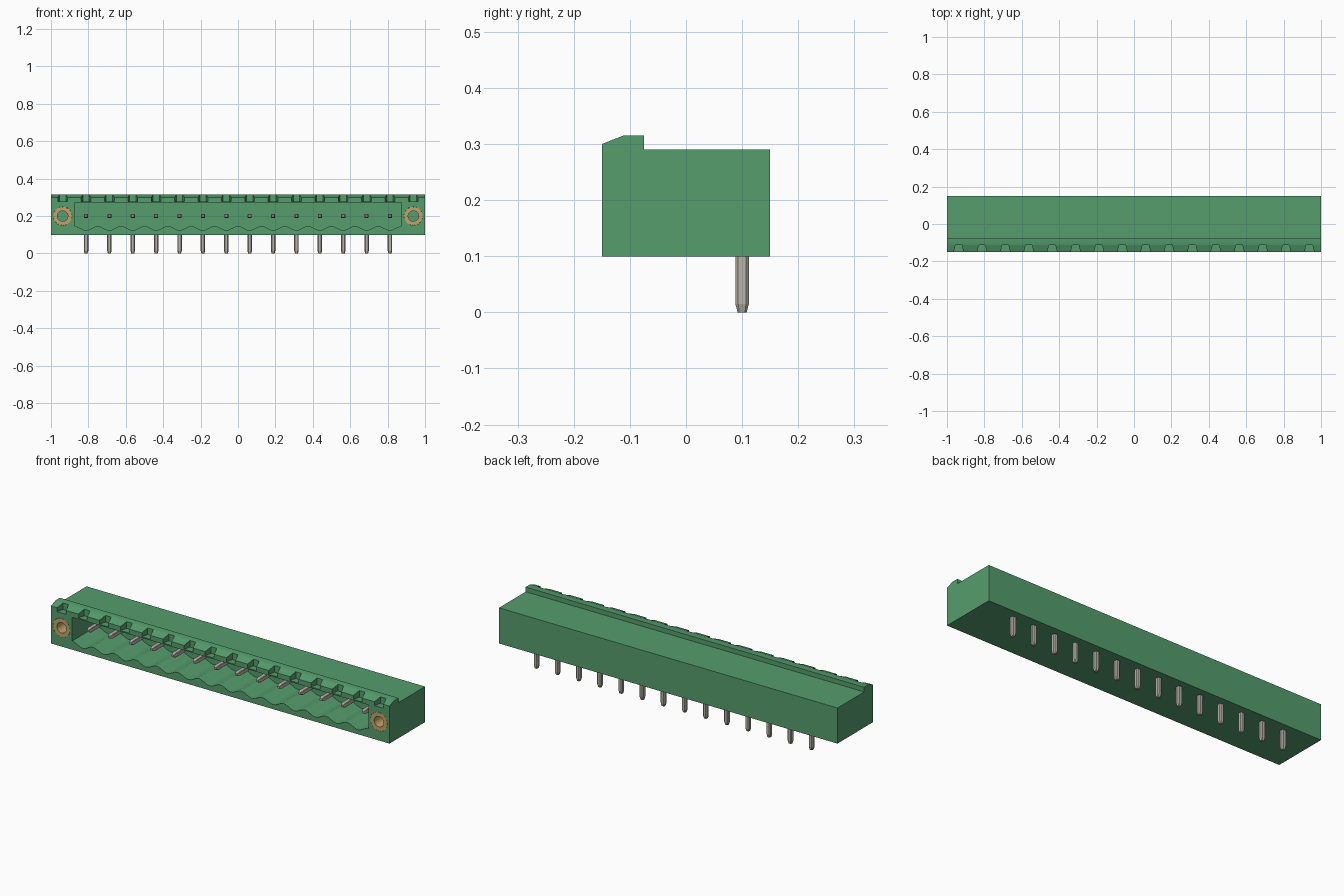
import bpy, bmesh, math
from mathutils import Vector

cube = bpy.data.objects.get("Cube")
if cube:
    bpy.data.objects.remove(cube, do_unlink=True)

POLES, PITCH = 14, 0.125
FLANGE_X = 0.9375


def material(name, rgb, metallic=0.0):
    m = bpy.data.materials.new(name)
    m.use_nodes = True
    m.diffuse_color = (*rgb, 1)
    bsdf = m.node_tree.nodes["Principled BSDF"]
    bsdf.inputs["Base Color"].default_value = (*rgb, 1)
    bsdf.inputs["Roughness"].default_value = 0.6
    return m


GREEN = material("green plastic", (0.089, 0.338, 0.153))
TIN = material("tinned metal", (0.479, 0.450, 0.395))
BRASS = material("brass", (0.55, 0.37, 0.14))


def loft(name, rings, mat):
    """Skin a list of equal-length point rings and cap both ends."""
    bm = bmesh.new()
    loops = [[bm.verts.new(p) for p in ring] for ring in rings]
    n = len(loops[0])
    for a, b in zip(loops, loops[1:]):
        for i in range(n):
            j = (i + 1) % n
            bm.faces.new((a[i], a[j], b[j], b[i]))
    bm.faces.new(loops[0][::-1])
    bm.faces.new(loops[-1])
    bmesh.ops.recalc_face_normals(bm, faces=bm.faces)
    me = bpy.data.meshes.new(name)
    bm.to_mesh(me)
    bm.free()
    me.materials.append(mat)
    ob = bpy.data.objects.new(name, me)
    bpy.context.collection.objects.link(ob)
    return ob


def cut(target, cutter):
    """Subtract a cutter from the target and discard the cutter."""
    mod = target.modifiers.new("cut", "BOOLEAN")
    mod.operation, mod.solver, mod.object = "DIFFERENCE", "EXACT", cutter
    bpy.context.view_layer.objects.active = target
    bpy.ops.object.modifier_apply(modifier=mod.name)
    bpy.data.objects.remove(cutter, do_unlink=True)


def circle_y(x, y, z, r, n=32):
    return [(x + r * math.cos(2 * math.pi * i / n), y,
             z + r * math.sin(2 * math.pi * i / n)) for i in range(n)]


def smooth(ob):
    bpy.ops.object.select_all(action="DESELECT")
    ob.select_set(True)
    bpy.context.view_layer.objects.active = ob
    bpy.ops.object.shade_smooth_by_angle(angle=math.radians(30))


# Housing: side profile with the raised front ridge
profile = [(-0.15, 0.1), (0.15, 0.1), (0.15, 0.29), (-0.075, 0.29),
           (-0.075, 0.315), (-0.112, 0.315), (-0.15, 0.30)]
housing = loft("housing", [[(x, y, z) for y, z in profile] for x in (-1, 1)], GREEN)

# Socket cavity with a scalloped floor, one lobe per pole
half = POLES * PITCH / 2
STEPS = 8
floor = []
for i in range(POLES * STEPS + 1):
    t = (i % STEPS) / STEPS
    z = 0.135 + 0.011 * math.cos(2 * math.pi * t)
    floor.append((-half + i * PITCH / STEPS, z))
outline = floor + [(half, 0.273), (-half, 0.273)]
cut(housing, loft("cavity_cutter",
                  [[(x, y, z) for x, z in outline] for y in (-0.2, 0.06)], GREEN))

# Tapered coding notches along the ridge
for i in range(POLES + 2):
    x = -FLANGE_X + i * PITCH
    plan = [(x - 0.028, -0.16), (x + 0.028, -0.16), (x + 0.025, -0.145),
            (x + 0.017, -0.113), (x - 0.017, -0.113), (x - 0.025, -0.145)]
    cut(housing, loft("notch_cutter",
                      [[(px, py, z) for px, py in plan] for z in (0.279, 0.35)], GREEN))

# Flange holes with brass threaded inserts
for side, x in (("right", -FLANGE_X), ("left", FLANGE_X)):
    cut(housing, loft("flange_cutter",
                      [circle_y(x, y, 0.2, 0.05) for y in (-0.2, 0.02)], GREEN))
    insert = loft(side + "_insert",
                  [circle_y(x, y, 0.2, 0.0495) for y in (-0.15, 0.0)], BRASS)
    cut(insert, loft("bore_cutter",
                     [circle_y(x, y, 0.2, 0.028) for y in (-0.2, 0.1)], BRASS))
    smooth(insert)
smooth(housing)


def octagon(a, b, c):
    """Rectangle of half sizes a, b with corners cut by c."""
    return [(a, b - c), (a - c, b), (c - a, b), (-a, b - c),
            (-a, c - b), (c - a, -b), (a - c, -b), (a, c - b)]


# Contact pins: a solder leg below and a mating blade inside the cavity
for i in range(POLES):
    x = -half + PITCH * (i + 0.5)
    leg = [(0.0, 0.008, 0.003), (0.015, 0.012, 0.005), (0.2, 0.012, 0.005)]
    loft(f"solder_leg_{i + 1}",
         [[(x + u, 0.1 + v, z) for u, v in octagon(r, r, c)] for z, r, c in leg], TIN)
    blade = [(-0.105, 0.006, 0.001), (-0.09, 0.011, 0.002), (0.1, 0.011, 0.002)]
    loft(f"mating_blade_{i + 1}",
         [[(x + u, y, 0.2 + v) for u, v in octagon(r, r, c)] for y, r, c in blade], TIN)
